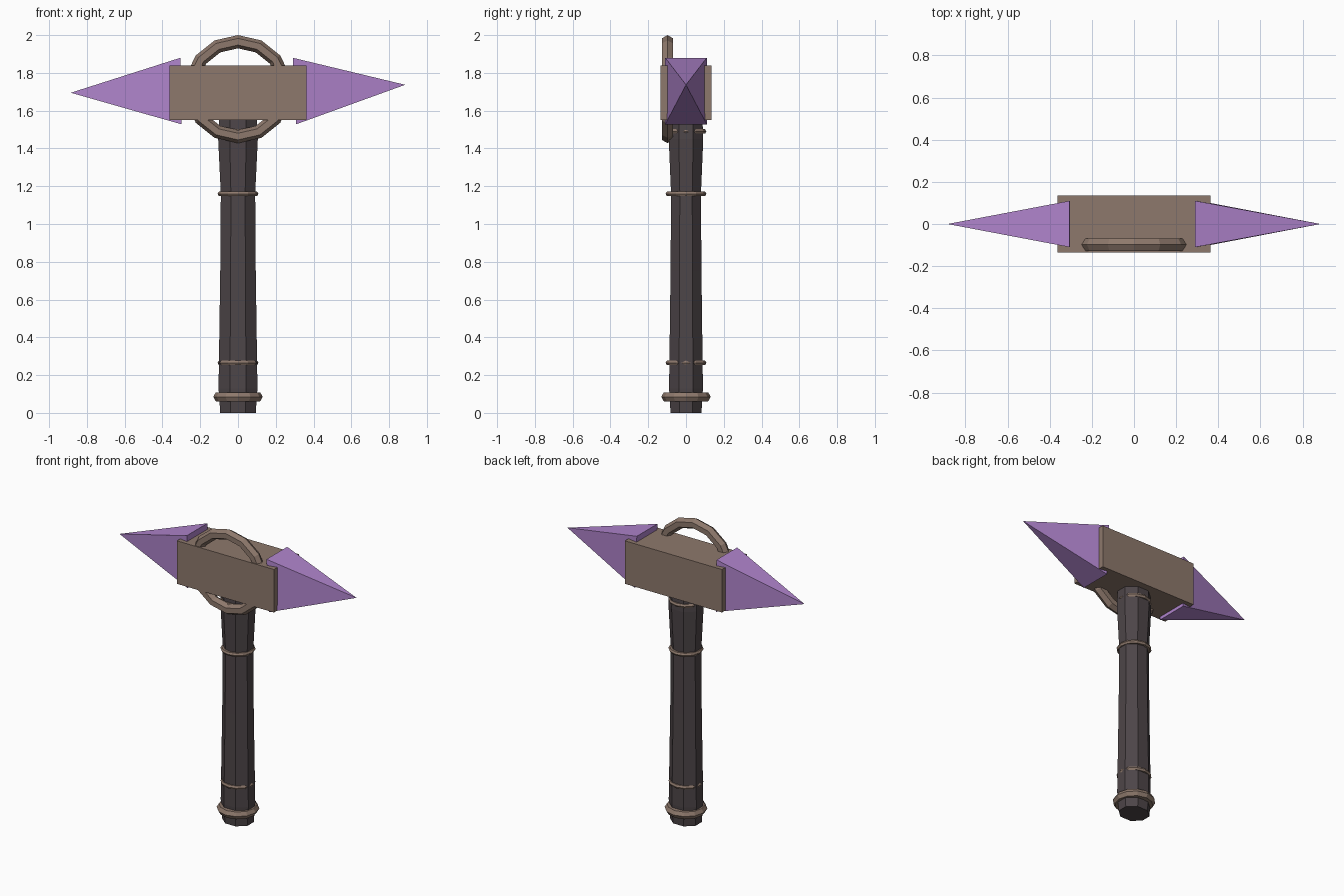
import bpy, bmesh
from math import sin, cos, pi

if "Cube" in bpy.data.objects:
    bpy.data.objects.remove(bpy.data.objects["Cube"])


def material(name, rgb):
    m = bpy.data.materials.new(name)
    m.diffuse_color = (*rgb, 1)
    m.use_nodes = True
    m.node_tree.nodes["Principled BSDF"].inputs["Base Color"].default_value = m.diffuse_color
    return m


BRONZE = material("bronze", (0.27, 0.19, 0.15))
LEATHER = material("dark_leather", (0.075, 0.06, 0.065))
CRYSTAL = material("purple_crystal", (0.43, 0.23, 0.60))


def finish(name, bm, mat):
    bmesh.ops.recalc_face_normals(bm, faces=bm.faces[:])
    me = bpy.data.meshes.new(name)
    bm.to_mesh(me)
    bm.free()
    me.materials.append(mat)
    ob = bpy.data.objects.new(name, me)
    bpy.context.collection.objects.link(ob)
    return ob


def torus(name, major, minor, segs, sides, loc, rot=(0, 0, 0), scale=(1, 1, 1)):
    bpy.ops.mesh.primitive_torus_add(major_radius=major, minor_radius=minor,
                                     major_segments=segs, minor_segments=sides,
                                     location=loc, rotation=rot)
    ob = bpy.context.object
    ob.name = name
    ob.scale = scale
    ob.data.materials.append(BRONZE)
    return ob


def spike(name, top, bottom, tip):
    # four-sided pyramid lying along x; points are (x, z)
    bm = bmesh.new()
    base = [bm.verts.new((x, y, z)) for (x, z), y in
            ((top, -0.11), (top, 0.11), (bottom, 0.11), (bottom, -0.11))]
    apex = bm.verts.new((tip[0], 0, tip[1]))
    bm.faces.new(base)
    for i in range(4):
        bm.faces.new((base[i], base[(i + 1) % 4], apex))
    finish(name, bm, CRYSTAL)


# Handle: eight-sided shaft lofted through a few half-widths
bm = bmesh.new()
rows = []
for z, r in ((0, 0.094), (0.13, 0.103), (0.27, 0.101), (0.75, 0.094),
             (1.16, 0.091), (1.45, 0.105), (1.60, 0.098)):
    k = r / cos(pi / 8)
    rows.append([bm.verts.new((k * cos(pi / 8 + i * pi / 4),
                               k * 0.87 * sin(pi / 8 + i * pi / 4), z))
                 for i in range(8)])
for a, b in zip(rows, rows[1:]):
    for i in range(8):
        j = (i + 1) % 8
        bm.faces.new((a[i], a[j], b[j], b[i]))
bm.faces.new(rows[0])
bm.faces.new(rows[-1])
finish("handle", bm, LEATHER)

# Bands around the handle and the pommel ring
for i, z in enumerate((0.265, 1.16, 1.49)):
    torus(f"handle_band_{i + 1}", 0.094, 0.014, 12, 6, (0, 0, z))
torus("pommel_ring", 0.103, 0.028, 12, 6, (0, 0, 0.085))

# Hammer head block
bm = bmesh.new()
bmesh.ops.create_cube(bm, size=1)
bmesh.ops.scale(bm, verts=bm.verts, vec=(0.725, 0.27, 0.29))
bmesh.ops.translate(bm, verts=bm.verts, vec=(0, 0, 1.695))
finish("head_block", bm, BRONZE)

# Large upright ring set in the front of the head
torus("head_ring", 0.251, 0.035, 14, 6, (0, -0.098, 1.714), rot=(pi / 2, pi / 2, 0))

# Crystal spikes, each slightly tilted
spike("left_spike", (-0.305, 1.88), (-0.30, 1.528), (-0.885, 1.695))
spike("right_spike", (0.29, 1.88), (0.308, 1.528), (0.885, 1.737))
